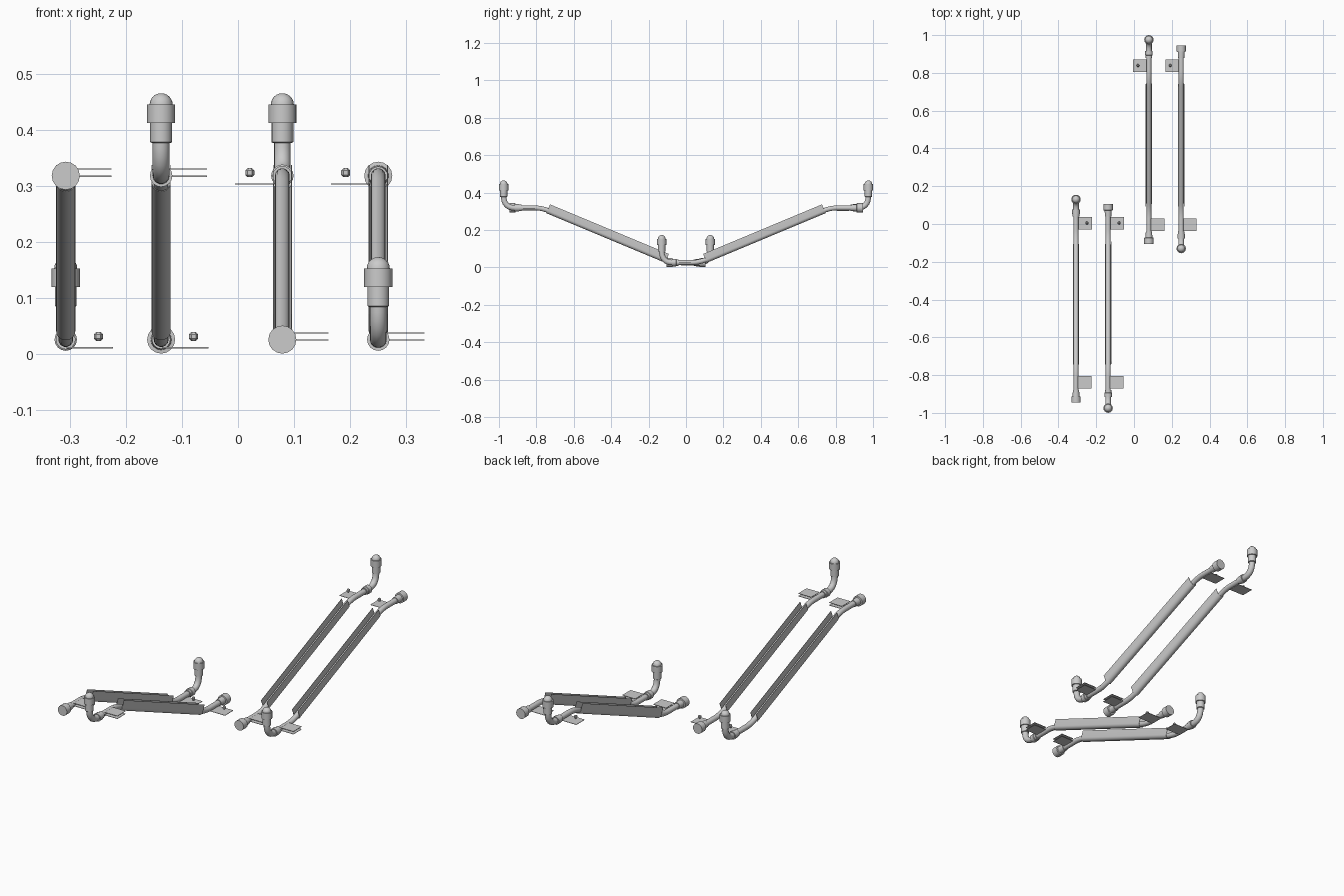
import bpy, bmesh, math
from mathutils import Vector, Matrix

if "Cube" in bpy.data.objects:
    bpy.data.objects.remove(bpy.data.objects["Cube"])

Z_HIGH, Z_LOW = 0.318, 0.026


def finish(name, bm, smooth=True):
    bmesh.ops.recalc_face_normals(bm, faces=bm.faces)
    me = bpy.data.meshes.new(name)
    bm.to_mesh(me)
    bm.free()
    ob = bpy.data.objects.new(name, me)
    bpy.context.collection.objects.link(ob)
    if smooth:
        for o in bpy.context.selected_objects:
            o.select_set(False)
        ob.select_set(True)
        bpy.context.view_layer.objects.active = ob
        bpy.ops.object.shade_smooth_by_angle(angle=math.radians(35))
    return ob


def sweep(name, x, path, profile):
    """Sweep a closed (x, normal) profile along a path of (y, z) points."""
    bm = bmesh.new()
    pts = [Vector(p) for p in path]
    rings = []
    for i, p in enumerate(pts):
        t = (pts[min(i + 1, len(pts) - 1)] - pts[max(i - 1, 0)]).normalized()
        n = Vector((-t.y, t.x))
        rings.append([bm.verts.new((x + a, p.x + n.x * b, p.y + n.y * b)) for a, b in profile])
    k = len(profile)
    for r, s in zip(rings, rings[1:]):
        for j in range(k):
            bm.faces.new((r[j], r[(j + 1) % k], s[(j + 1) % k], s[j]))
    bm.faces.new(rings[0])
    bm.faces.new(rings[-1])
    return finish(name, bm)


def lathe(name, centre, axis, outline, seg=16):
    """Revolve (radius, height) points about an axis; ends are capped."""
    bm = bmesh.new()
    rot = Vector((0, 0, 1)).rotation_difference(Vector(axis)).to_matrix()
    rings = [[bm.verts.new(Vector(centre) + rot @ Vector((r * math.cos(2 * math.pi * i / seg),
              r * math.sin(2 * math.pi * i / seg), h))) for i in range(seg)] for r, h in outline]
    for a, b in zip(rings, rings[1:]):
        for i in range(seg):
            bm.faces.new((a[i], a[(i + 1) % seg], b[(i + 1) % seg], b[i]))
    bm.faces.new(rings[0])
    bm.faces.new(rings[-1])
    return finish(name, bm)


def box(name, centre, size):
    bm = bmesh.new()
    bmesh.ops.create_cube(bm, size=1, matrix=Matrix.Translation(centre) @ Matrix.Diagonal((*size, 1)))
    return finish(name, bm, False)


def circle(r, n=14):
    return [(r * math.cos(2 * math.pi * i / n), r * math.sin(2 * math.pi * i / n)) for i in range(n)]


def bend(a, b, c, n=6):
    a, b, c = Vector(a), Vector(b), Vector(c)
    return [tuple(a * (1 - t) ** 2 + b * 2 * t * (1 - t) + c * t * t) for t in (i / n for i in range(n + 1))]


def trough_profile(r, h, th):
    arc = [math.pi * i / 10 for i in range(11)]
    outer = [(r, h)] + [(r * math.cos(a), -r * math.sin(a)) for a in arc] + [(-r, h)]
    q = r - th
    inner = [(-q, h)] + [(-q * math.cos(a), -q * math.sin(a)) for a in arc] + [(q, h)]
    return outer + inner


def rail(tag, x, d, knob_high, single_high):
    # d = 1: high end at the front; d = -1: high end at the back
    def flip(path):
        # keep the path running towards +y so the normal points up
        pts = [(d * y, z) for y, z in path]
        return pts if pts[0][0] < pts[-1][0] else pts[::-1]

    slope = (Z_HIGH - Z_LOW) / 0.70
    on = lambda y: (y, Z_HIGH - (y + 0.77) * slope)

    # bent tube
    path = ([(-0.93, Z_HIGH)] + bend((-0.81, Z_HIGH), (-0.77, Z_HIGH), on(-0.73))
            + bend(on(-0.11), (-0.07, Z_LOW), (-0.03, Z_LOW)) + [(0.09, Z_LOW)])
    sweep(f"tube_{tag}", x, flip(path), circle(0.0132))

    # open trough around the sloping part
    sweep(f"trough_{tag}", x, flip([on(-0.74), on(-0.105)]), trough_profile(0.017, 0.034, 0.0015))

    for high in (True, False):
        end = "high" if high else "low"
        z = Z_HIGH if high else Z_LOW
        o = -1 if high else 1                    # outward direction before flipping
        y0 = -0.88 if high else 0.04             # inner edge of end fitting
        axis = (0, o * d, 0)
        # end fitting: collar with curved neck and knob, or collar with flat cap
        if high == knob_high:
            lathe(f"collar_{tag}", (x, y0 * d, z), axis,
                  [(0.0175, 0), (0.0175, 0.012), (0.02, 0.014), (0.02, 0.036)])
            yk = -0.975 if high else 0.130
            neck = bend((y0 + o * 0.034, z), (yk, z), (yk, z + 0.065), 8)
            sweep(f"neck_{tag}", x, flip(neck), circle(0.015))
            dome = [(0.0205 * math.cos(a), 0.127 + 0.020 * math.sin(a))
                    for a in (math.pi / 2 * i / 6 for i in range(6))]
            lathe(f"knob_{tag}", (x, yk * d, z), (0, 0, 1),
                  [(0.016, 0.058), (0.0195, 0.060), (0.0195, 0.094), (0.025, 0.094), (0.025, 0.127)]
                  + dome + [(0.001, 0.147)])
        else:
            lathe(f"end_cap_{tag}", (x, y0 * d, z), axis,
                  [(0.0165, 0), (0.0185, 0.032), (0.025, 0.033), (0.025, 0.065)])

        # mounting plates: one with a nut, or a pair
        yp = (-0.839 if high else 0.005) * d
        if high == single_high:
            s = -1 if d < 0 else 1
            box(f"plate_{end}_{tag}", (x + s * 0.043, yp, z - 0.0145), (0.083, 0.066, 0.002))
            lathe(f"nut_{end}_{tag}", (x + s * 0.058, yp, z + 0.0055), (0, 0, 1),
                  [(0.004, -0.008), (0.008, -0.004), (0.008, 0.004), (0.004, 0.008)], 6)
        else:
            for i, dz in enumerate((-0.001, 0.012)):
                box(f"plate_{end}_{tag}_{i}", (x + 0.0465, yp, z + dz), (0.071, 0.066, 0.002))


rail("a", -0.307, 1, False, False)
rail("b", -0.137, 1, True, False)
rail("c", 0.079, -1, True, True)
rail("d", 0.250, -1, False, True)
